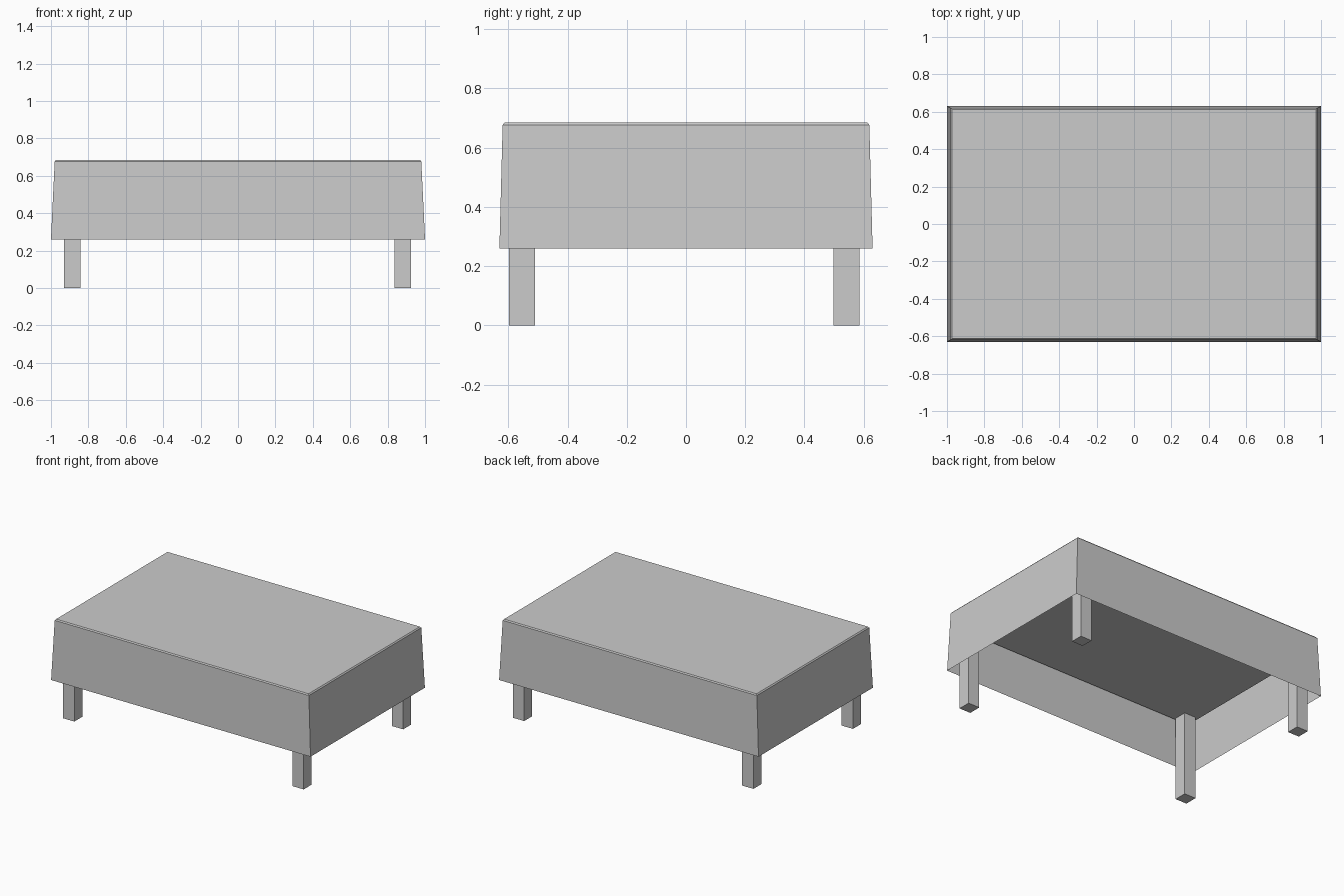
import bpy
import bmesh

if "Cube" in bpy.data.objects:
    bpy.data.objects.remove(bpy.data.objects["Cube"])


def box(name, x0, x1, y0, y1, z0, z1):
    """Axis-aligned box from its extents."""
    bm = bmesh.new()
    bmesh.ops.create_cube(bm, size=1)
    for v in bm.verts:
        v.co = ((x0 + x1) / 2 + v.co.x * (x1 - x0),
                (y0 + y1) / 2 + v.co.y * (y1 - y0),
                (z0 + z1) / 2 + v.co.z * (z1 - z0))
    return finish(name, bm)


def finish(name, bm):
    me = bpy.data.meshes.new(name)
    bm.to_mesh(me)
    bm.free()
    ob = bpy.data.objects.new(name, me)
    bpy.context.collection.objects.link(ob)
    return ob


# Draped cover: open-bottomed, tapered sheet with a small chamfer at the top
bm = bmesh.new()
rings = []
for hx, hy, z in [(1.0, 0.63, 0.26), (0.98, 0.619, 0.677), (0.973, 0.613, 0.685)]:
    rings.append([bm.verts.new((sx * hx, sy * hy, z))
                  for sx, sy in ((-1, -1), (1, -1), (1, 1), (-1, 1))])
for lower, upper in zip(rings, rings[1:]):
    for i in range(4):
        j = (i + 1) % 4
        bm.faces.new((lower[i], lower[j], upper[j], upper[i]))
bm.faces.new(rings[-1])
finish("cloth_cover", bm)

# Table top hidden under the cover
box("table_top", -0.955, 0.95, -0.612, 0.607, 0.585, 0.677)

# Four square legs
for xn, x0, x1 in (("left", -0.93, -0.843), ("right", 0.838, 0.925)):
    for yn, y0, y1 in (("front", -0.598, -0.51), ("back", 0.498, 0.585)):
        box(f"{yn}_{xn}_leg", x0, x1, y0, y1, 0, 0.585)
